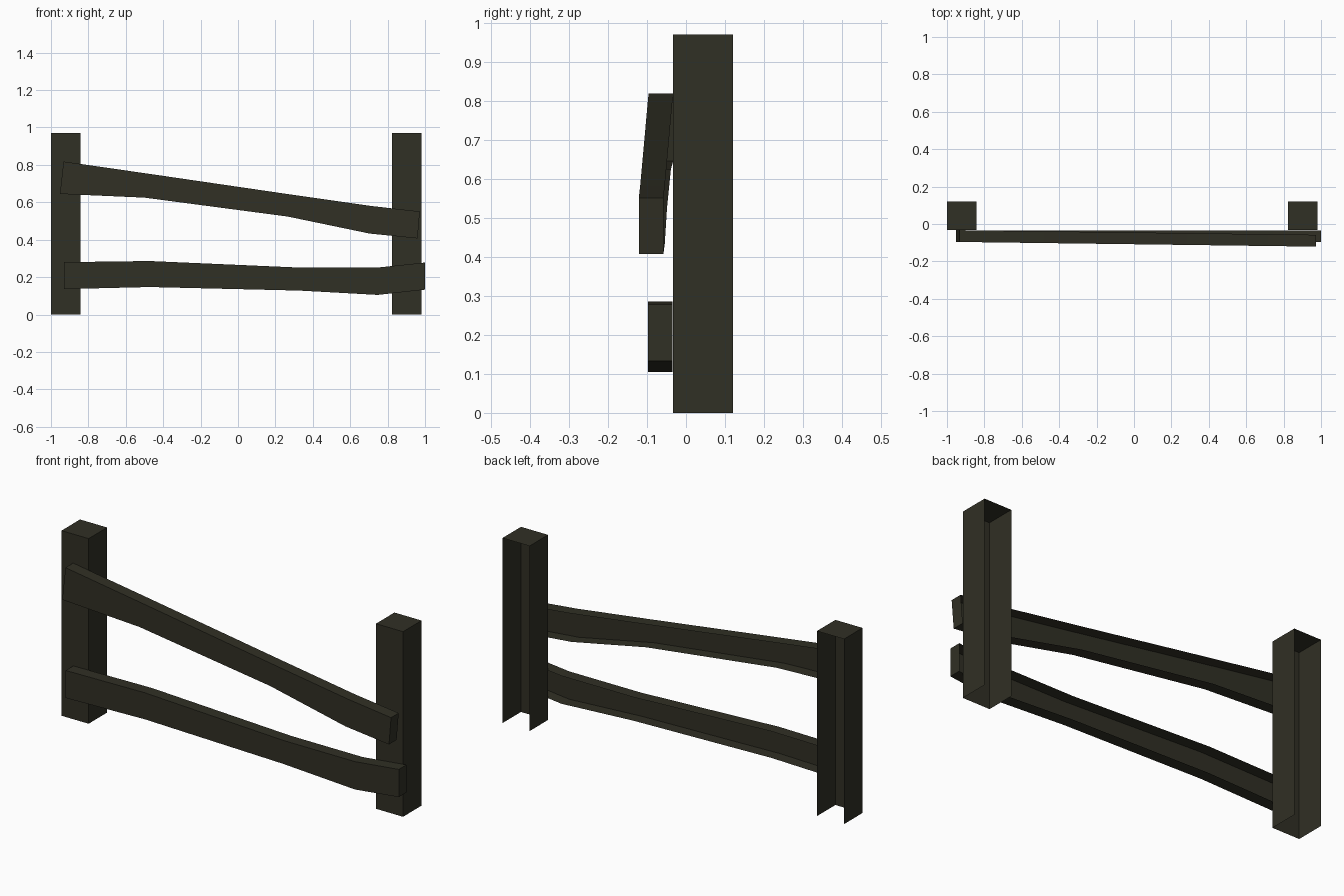
import bpy, bmesh

if "Cube" in bpy.data.objects:
    bpy.data.objects.remove(bpy.data.objects["Cube"])

wood = bpy.data.materials.new("dark_weathered_wood")
wood.diffuse_color = (0.030, 0.029, 0.018, 1.0)
wood.use_nodes = True
wood.node_tree.nodes["Principled BSDF"].inputs["Base Color"].default_value = wood.diffuse_color


def finish(bm, name):
    bmesh.ops.recalc_face_normals(bm, faces=bm.faces)
    # Backs (and post bottoms) are open shells: remove after normals are set
    bm.normal_update()
    hidden = [f for f in bm.faces if f.normal.y > 0.9
              or (name.endswith("post") and f.normal.z < -0.9)]
    bmesh.ops.delete(bm, geom=hidden, context='FACES')
    mesh = bpy.data.meshes.new(name)
    bm.to_mesh(mesh)
    bm.free()
    mesh.materials.append(wood)
    obj = bpy.data.objects.new(name, mesh)
    bpy.context.collection.objects.link(obj)
    return obj


def post(name, x0, x1, y0=-0.033, y1=0.12, height=0.97):
    bm = bmesh.new()
    bmesh.ops.create_cube(bm, size=1)
    for v in bm.verts:
        v.co.x = x0 if v.co.x < 0 else x1
        v.co.y = y0 if v.co.y < 0 else y1
        v.co.z = 0 if v.co.z < 0 else height
    return finish(bm, name)


def rail(name, top, bottom, back_left, back_right, depth=0.063):
    """Bent plank: loft cross-sections along the top and bottom outlines."""
    bm = bmesh.new()
    start, end = top[0][0], top[-1][0]
    rings = []
    for t, b in zip(top, bottom):
        def vert(p, offset):
            f = (p[0] - start) / (end - start)
            y = back_left + (back_right - back_left) * f
            return bm.verts.new((p[0], y - offset, p[1]))
        rings.append([vert(t, 0), vert(t, depth), vert(b, depth), vert(b, 0)])
    for a, c in zip(rings, rings[1:]):
        for i in range(4):
            j = (i + 1) % 4
            bm.faces.new((a[i], a[j], c[j], c[i]))
    bm.faces.new(rings[0])
    bm.faces.new(rings[-1][::-1])
    return finish(bm, name)


# Posts
post("left_post", -1.0, -0.843)
post("right_post", 0.823, 0.98)

# Sagging upper rail, turned slightly away from the right post
rail("upper_rail",
     [(-0.933, 0.818), (-0.48, 0.753), (0.28, 0.642), (0.714, 0.580), (0.972, 0.551)],
     [(-0.952, 0.645), (-0.50, 0.625), (0.265, 0.524), (0.703, 0.433), (0.960, 0.407)],
     -0.033, -0.058)

# Lower rail
rail("lower_rail",
     [(-0.931, 0.280), (-0.473, 0.286), (0.33, 0.251), (0.746, 0.251), (1.0, 0.278)],
     [(-0.931, 0.136), (-0.473, 0.147), (0.33, 0.128), (0.746, 0.105), (1.0, 0.133)],
     -0.034, -0.034)
